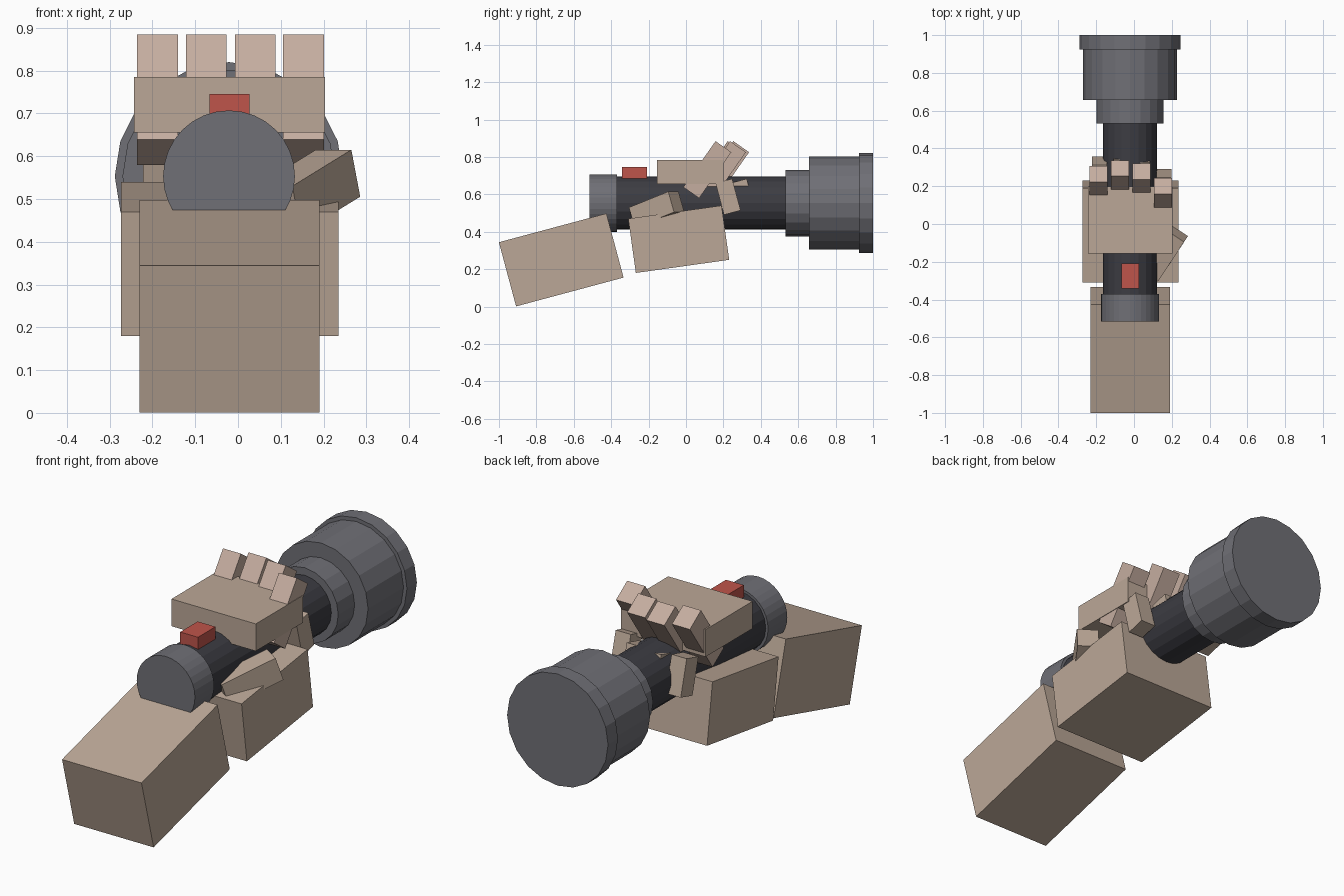
import bpy
from math import radians, pi
from mathutils import Matrix, Vector

if "Cube" in bpy.data.objects:
    bpy.data.objects.remove(bpy.data.objects["Cube"])


def material(name, rgb):
    m = bpy.data.materials.new(name)
    m.diffuse_color = (*rgb, 1)
    m.use_nodes = True
    m.node_tree.nodes["Principled BSDF"].inputs["Base Color"].default_value = m.diffuse_color
    return m


SKIN = material("skin", (0.50, 0.39, 0.31))
PINK = material("light_skin", (0.56, 0.42, 0.35))
METAL = material("grey_metal", (0.16, 0.16, 0.18))
DARK = material("dark_metal", (0.045, 0.045, 0.055))
RED = material("red", (0.52, 0.09, 0.07))


def box(name, center, size, mat, tilt=0.0):
    """Box tilted about the x axis by the given degrees."""
    bpy.ops.mesh.primitive_cube_add(size=1, location=center,
                                    rotation=(radians(tilt), 0, 0))
    ob = bpy.context.object
    ob.name = name
    ob.scale = size
    ob.data.materials.append(mat)
    return ob


def tube(name, y0, y1, radius, mat, sides=20):
    """Cylinder along y, on the torch axis."""
    bpy.ops.mesh.primitive_cylinder_add(
        vertices=sides, radius=radius, depth=y1 - y0,
        location=(-0.021, (y0 + y1) / 2, 0.553), rotation=(pi / 2, 0, 0))
    ob = bpy.context.object
    ob.name = name
    ob.data.materials.append(mat)


# Torch
tube("torch_rim", 0.925, 1.0, 0.267, METAL)
tube("torch_head", 0.657, 0.925, 0.249, METAL)
tube("torch_neck", 0.533, 0.657, 0.178, METAL)
tube("torch_body", -0.37, 0.533, 0.142, DARK)
tube("torch_tail", -0.515, -0.37, 0.154, METAL, 32)
box("torch_button", (-0.02, -0.275, 0.713), (0.094, 0.132, 0.064), RED)

# Forearm, palm and knuckle block
box("forearm", (-0.02, -0.667, 0.2495), (0.42, 0.595, 0.355), SKIN, 15)
box("palm", (-0.019, -0.039, 0.36), (0.508, 0.504, 0.293), SKIN, 8)
box("knuckles", (-0.02, 0.022, 0.72), (0.446, 0.355, 0.13), SKIN)

# Fingers: x centre and forward offset of each one
for i, (x, dy) in enumerate([(-0.188, 0.065), (-0.074, 0.095),
                             (0.040, 0.078), (0.153, 0.0)], 1):
    box(f"finger_upper_{i}", (x, 0.114, 0.732), (0.095, 0.30, 0.103), PINK, 55).location.y += dy
    box(f"finger_lower_{i}", (x + 0.006, 0.225 + dy, 0.587), (0.08, 0.092, 0.175), SKIN, 15)

# Thumb: slanted box with its own axes
long_axis = Vector((0.138, 0.21, 0.085))
down = Vector((0.02, 0.03, -0.11))
down -= down.project(long_axis)
side = Vector((-0.0835, 0.055, 0.0))
side -= side.project(long_axis) + side.project(down)
corner = Vector((0.127, -0.305, 0.53))
thumb = box("thumb", (0, 0, 0), (1, 1, 1), SKIN)
rot = Matrix((side.normalized(), long_axis.normalized(), down.normalized())).transposed()
if rot.determinant() < 0:
    rot.col[0] *= -1
thumb.rotation_euler = rot.to_euler()
thumb.scale = (side.length, long_axis.length, down.length)
thumb.location = corner + (long_axis + down + side) / 2
